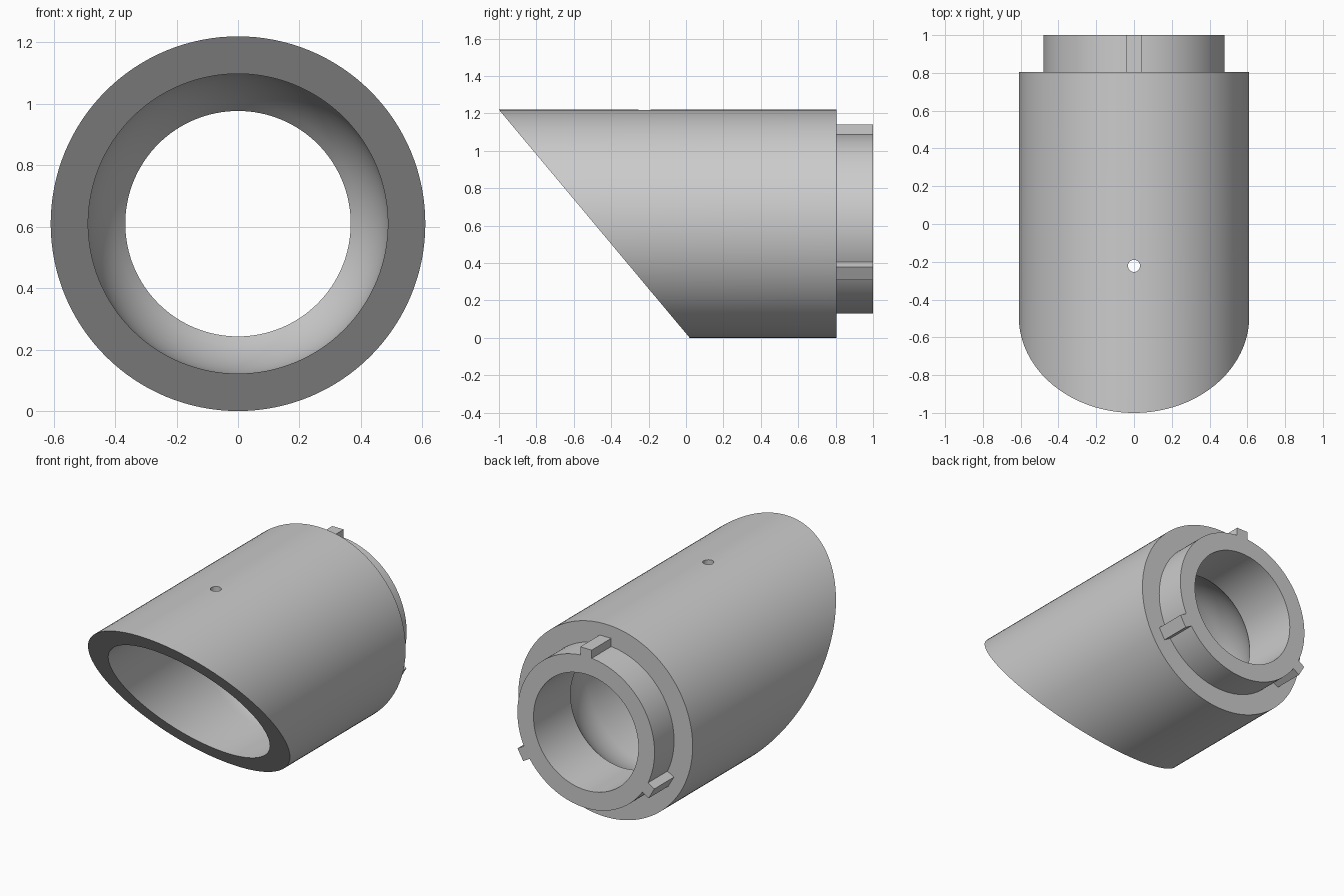
import bpy, bmesh, math
from mathutils import Matrix, Vector

if "Cube" in bpy.data.objects:
    bpy.data.objects.remove(bpy.data.objects["Cube"])

R, R_BORE, R_HOLE, R_NECK = 0.61, 0.488, 0.367, 0.48
AXIS_Z = 0.61
Y_SHOULDER, Y_END, Y_LIP = 0.805, 1.0, 0.63
SEGS = 128

grey = bpy.data.materials.new("plain grey")
grey.diffuse_color = (0.6, 0.6, 0.6, 1)
grey.use_nodes = True
grey.node_tree.nodes["Principled BSDF"].inputs["Base Color"].default_value = grey.diffuse_color


def finish(name, bm):
    bmesh.ops.recalc_face_normals(bm, faces=bm.faces)
    me = bpy.data.meshes.new(name)
    bm.to_mesh(me)
    bm.free()
    me.materials.append(grey)
    ob = bpy.data.objects.new(name, me)
    bpy.context.collection.objects.link(ob)
    return ob


def activate(ob):
    bpy.ops.object.select_all(action='DESELECT')
    ob.select_set(True)
    bpy.context.view_layer.objects.active = ob


# Closed (radius, y) section: outer wall, neck, narrow hole, domed seat, wide bore
dome_depth = math.sqrt(R_BORE ** 2 - R_HOLE ** 2)
dome_angle = math.acos(R_HOLE / R_BORE)
profile = [(R, -1.3), (R, Y_SHOULDER), (R_NECK, Y_SHOULDER), (R_NECK, Y_END),
           (R_HOLE, Y_END)]
for i in range(9):
    a = dome_angle * (1 - i / 8)
    profile.append((R_BORE * math.cos(a), Y_LIP - dome_depth + R_BORE * math.sin(a)))
profile.append((R_BORE, -1.3))

# Lathe the section around the y axis
bm = bmesh.new()
rings = []
for s in range(SEGS):
    t = 2 * math.pi * s / SEGS
    rings.append([bm.verts.new((r * math.sin(t), y, AXIS_Z + r * math.cos(t)))
                  for r, y in profile])
n = len(profile)
for s in range(SEGS):
    a, b = rings[s], rings[(s + 1) % SEGS]
    for i in range(n):
        j = (i + 1) % n
        bm.faces.new((a[i], a[j], b[j], b[i]))

# Slanted front cut, closed with an elliptical rim
cut = bmesh.ops.bisect_plane(bm, geom=bm.verts[:] + bm.edges[:] + bm.faces[:], dist=1e-5,
                             plane_co=(0, 0.02, 0), plane_no=Vector((0, -1.22, -1.02)).normalized(),
                             clear_outer=True)
rim = [e for e in bm.edges if e.is_boundary]
bmesh.ops.bridge_loops(bm, edges=rim)
body = finish("slanted_tube_body", bm)

# Small vent hole through the top wall
bm = bmesh.new()
bmesh.ops.create_cone(bm, cap_ends=True, segments=32, radius1=0.032, radius2=0.032, depth=0.4,
                      matrix=Matrix.Translation((0, -0.222, 1.16)))
cutter = finish("vent_cutter", bm)
cutter.hide_render = True
mod = body.modifiers.new("vent", 'BOOLEAN')
mod.operation = 'DIFFERENCE'
mod.solver = 'EXACT'
mod.object = cutter
activate(body)
bpy.ops.object.modifier_apply(modifier=mod.name)
bpy.data.objects.remove(cutter)
activate(body)
bpy.ops.object.shade_smooth_by_angle(angle=math.radians(30))

# Three locking tabs around the neck
for k in range(3):
    bm = bmesh.new()
    bmesh.ops.create_cube(bm, size=1)
    bmesh.ops.scale(bm, vec=(0.08, Y_END - Y_SHOULDER, 0.09), verts=bm.verts)
    place = (Matrix.Translation((0, (Y_END + Y_SHOULDER) / 2, AXIS_Z))
             @ Matrix.Rotation(math.radians(120 * k), 4, 'Y')
             @ Matrix.Translation((0, 0, 0.485)))
    bmesh.ops.transform(bm, matrix=place, verts=bm.verts)
    finish(f"locking_tab_{k + 1}", bm)
